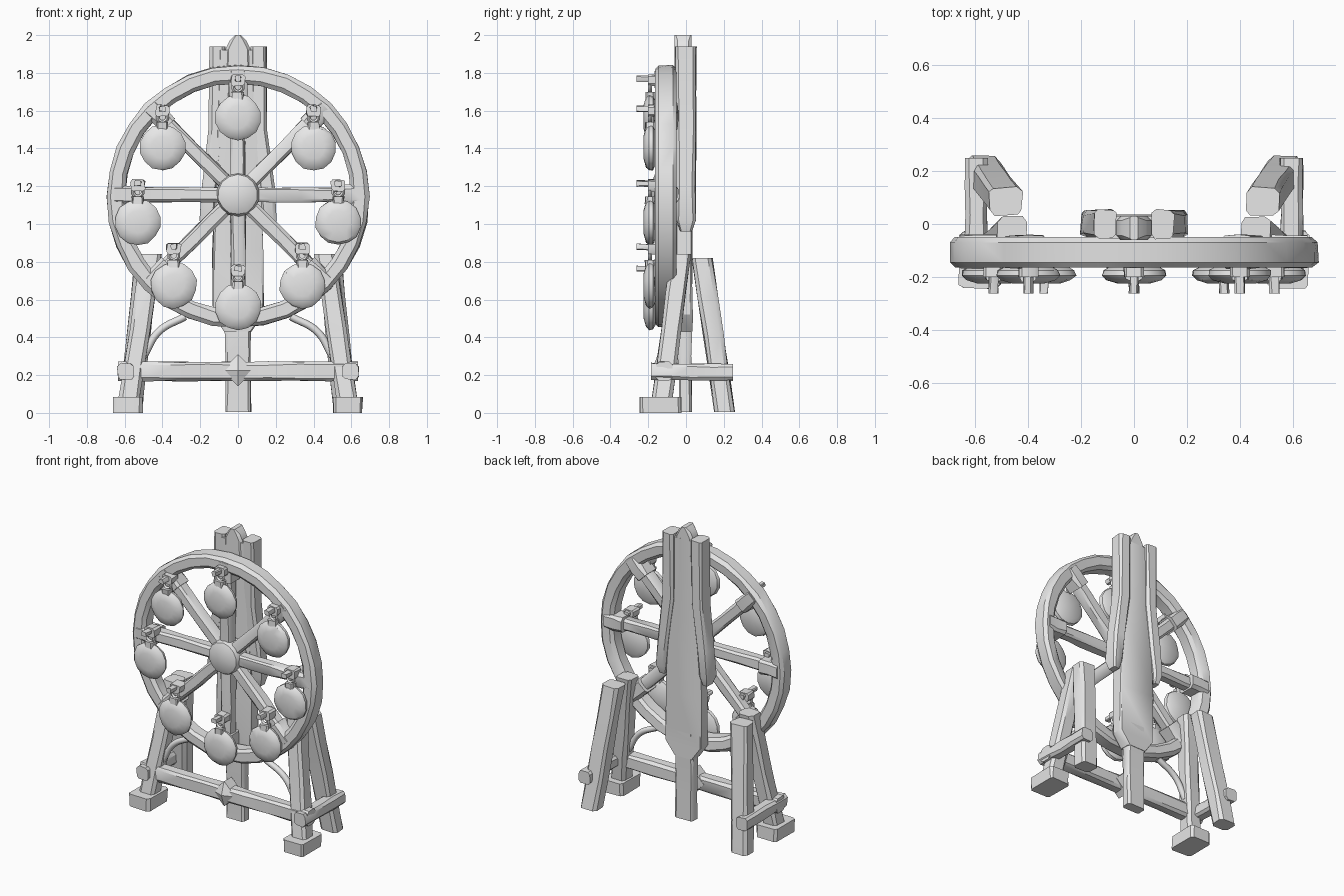
import bpy, bmesh, random
from math import sin, cos, pi, radians
from mathutils import Vector

random.seed(4)
if "Cube" in bpy.data.objects:
    bpy.data.objects.remove(bpy.data.objects["Cube"])

stone = bpy.data.materials.new("plain grey")
stone.use_nodes = True
GREY = (0.8, 0.8, 0.8, 1)
stone.diffuse_color = GREY
stone.node_tree.nodes["Principled BSDF"].inputs["Base Color"].default_value = GREY

X, Y, Z = Vector((1, 0, 0)), Vector((0, 1, 0)), Vector((0, 0, 1))
HUB_Z = 1.145


def finish(name, bm, angle=35):
    bmesh.ops.recalc_face_normals(bm, faces=bm.faces)
    mesh = bpy.data.meshes.new(name)
    bm.to_mesh(mesh)
    bm.free()
    mesh.materials.append(stone)
    ob = bpy.data.objects.new(name, mesh)
    bpy.context.collection.objects.link(ob)
    bpy.ops.object.select_all(action="DESELECT")
    ob.select_set(True)
    bpy.context.view_layer.objects.active = ob
    bpy.ops.object.shade_smooth_by_angle(angle=radians(angle))
    return ob


def loft(name, sections, u=X, v=Y, rough=0.004, chamfer=0.18):
    """Chamfered rectangular sections (centre, width, depth) joined in a row."""
    bm = bmesh.new()
    rings = []
    for centre, w, d in sections:
        c = chamfer * min(w, d)
        a, b = w / 2, d / 2
        outline = []
        for sx, sy in ((1, 1), (-1, 1), (-1, -1), (1, -1)):
            pair = [(sx * a, sy * (b - c)), (sx * (a - c), sy * b)]
            outline += pair if sx * sy > 0 else pair[::-1]
        rings.append([bm.verts.new(Vector(centre) + u * (p + random.uniform(-rough, rough))
                                   + v * (q + random.uniform(-rough, rough)))
                      for p, q in outline])
    n = len(rings[0])
    for r, s in zip(rings, rings[1:]):
        for i in range(n):
            j = (i + 1) % n
            bm.faces.new((r[i], r[j], s[j], s[i]))
    bm.faces.new(rings[0])
    bm.faces.new(rings[-1])
    return finish(name, bm)


def beam(name, start, end, w, d, u=X, v=Y, steps=4, **kw):
    a, b = Vector(start), Vector(end)
    return loft(name, [(a.lerp(b, i / steps), w, d) for i in range(steps + 1)], u, v, **kw)


def lathe(name, profile, centre, sides, closed=False, rough=0.0, angle=35):
    """Turn a (radius, y) profile about an axis parallel to y."""
    bm = bmesh.new()
    cx, cz = centre
    rings = []
    for k in range(sides):
        t = 2 * pi * k / sides
        rings.append([bm.verts.new((cx + (r + e) * sin(t), y, cz + (r + e) * cos(t)))
                      for r, y in profile
                      for e in [random.uniform(-rough, rough) if r > 0 else 0]])
    m = len(profile)
    for k in range(sides):
        r, s = rings[k], rings[(k + 1) % sides]
        for i in range(m if closed else m - 1):
            j = (i + 1) % m
            bm.faces.new((r[i], r[j], s[j], s[i]))
    bmesh.ops.remove_doubles(bm, verts=bm.verts, dist=1e-5)
    return finish(name, bm, angle)


# Wheel rim and hub
lathe("wheel_rim", [(0.695, -0.145), (0.675, -0.165), (0.62, -0.165), (0.6, -0.145),
                    (0.6, -0.075), (0.62, -0.055), (0.675, -0.05), (0.695, -0.07)],
      (0, HUB_Z), 32, closed=True, rough=0.004)
lathe("wheel_hub", [(0, -0.185), (0.07, -0.18), (0.105, -0.165), (0.115, -0.14),
                    (0.115, -0.06), (0, -0.05)], (0, 1.155), 14, rough=0.003)

# Spokes and the cuffs that hold them to the rim
for k in range(8):
    t = k * pi / 4
    out, side = Vector((sin(t), 0, cos(t))), Vector((cos(t), 0, -sin(t)))
    middle = Vector((0, -0.105, HUB_Z + 0.01))
    beam(f"spoke_{k + 1}", middle + out * 0.05, middle + out * 0.62, 0.078, 0.08, side)
    beam(f"spoke_cuff_{k + 1}", middle + out * 0.52, middle + out * 0.655, 0.1, 0.125,
         side, steps=2)

# Hanging round cabins, each on a peg with a link
cabins = [(0, 1.565), (0, 0.56)]
for s in (1, -1):
    cabins += [(s * 0.4, 1.405), (s * 0.53, 1.01), (s * 0.34, 0.675)]
for k, (x, z) in enumerate(cabins, 1):
    lathe(f"cabin_{k}", [(0, -0.222), (0.06, -0.225), (0.105, -0.212), (0.122, -0.195),
                         (0.118, -0.175), (0.09, -0.16), (0, -0.155)],
          (x, z), 14, rough=0.004)
    beam(f"cabin_cap_{k}", (x, -0.19, z + 0.095), (x, -0.19, z + 0.135), 0.06, 0.05, steps=1)
    lathe(f"cabin_link_{k}", [(0.036, -0.19), (0.026, -0.2), (0.016, -0.19), (0.026, -0.18)],
          (x, z + 0.16), 10, closed=True)
    beam(f"peg_{k}", (x, -0.11, z + 0.2), (x, -0.262, z + 0.205), 0.034, 0.03, X, Z, steps=2)
    beam(f"peg_base_{k}", (x, -0.13, z + 0.195), (x, -0.2, z + 0.195), 0.075, 0.06, X, Z, steps=1)

# Central column with its splayed side planks, post and finial
loft("column_plank", [((0, -0.01, z), w, 0.085) for z, w in
                      ((1.92, 0.2), (1.4, 0.23), (0.85, 0.27), (0.52, 0.27), (0.43, 0.14))],
     chamfer=0.1)
beam("column_post", (0, -0.005, 0.005), (0, -0.005, 0.6), 0.135, 0.07)
loft("column_finial", [((0, -0.015, z), w, 0.09) for z, w in
                       ((1.8, 0.14), (1.93, 0.13), (1.97, 0.09), (2.0, 0.03))], rough=0)

for s, label in ((1, "left"), (-1, "right")):
    loft(f"{label}_column_plank",
         [((s * x, 0, z), w, d) for z, x, w, d in
          ((1.94, 0.108, 0.085, 0.11), (1.5, 0.112, 0.085, 0.105), (1.2, 0.15, 0.085, 0.1),
           (1.02, 0.165, 0.075, 0.1), (0.96, 0.165, 0.04, 0.06))])

    # Trestle legs, foot and side rail
    beam(f"{label}_front_leg", (s * 0.58, -0.13, 0.05), (s * 0.46, -0.025, 0.84), 0.11, 0.105)
    beam(f"{label}_back_leg", (s * 0.57, 0.205, 0.005), (s * 0.485, 0.085, 0.82), 0.125, 0.105)
    beam(f"{label}_foot", (s * 0.582, -0.135, 0), (s * 0.582, -0.135, 0.085), 0.155, 0.215,
         steps=1, chamfer=0.1)
    beam(f"{label}_side_rail", (s * 0.595, -0.185, 0.22), (s * 0.595, 0.25, 0.215), 0.085, 0.085,
         X, Z)

    # Curved brace from the leg to the rim
    curve = bpy.data.curves.new(f"{label}_brace", "CURVE")
    curve.dimensions = "3D"
    curve.bevel_depth = 0.02
    curve.bevel_resolution = 2
    curve.resolution_u = 8
    curve.use_fill_caps = True
    spline = curve.splines.new("BEZIER")
    spline.bezier_points.add(2)
    for p, (x, z) in zip(spline.bezier_points, ((0.5, 0.3), (0.42, 0.43), (0.28, 0.51))):
        p.co = (s * x, -0.095, z)
        p.handle_left_type = p.handle_right_type = "AUTO"
    curve.materials.append(stone)
    bpy.context.collection.objects.link(bpy.data.objects.new(f"{label}_brace", curve))

# Front crossbeam with its diamond boss
beam("crossbeam", (-0.635, -0.115, 0.22), (0.635, -0.115, 0.22), 0.1, 0.085, Z, Y, steps=8)
lathe("crossbeam_boss", [(0, -0.18), (0.085, -0.15), (0.085, -0.07), (0, -0.06)],
      (0, 0.225), 4, angle=20)
